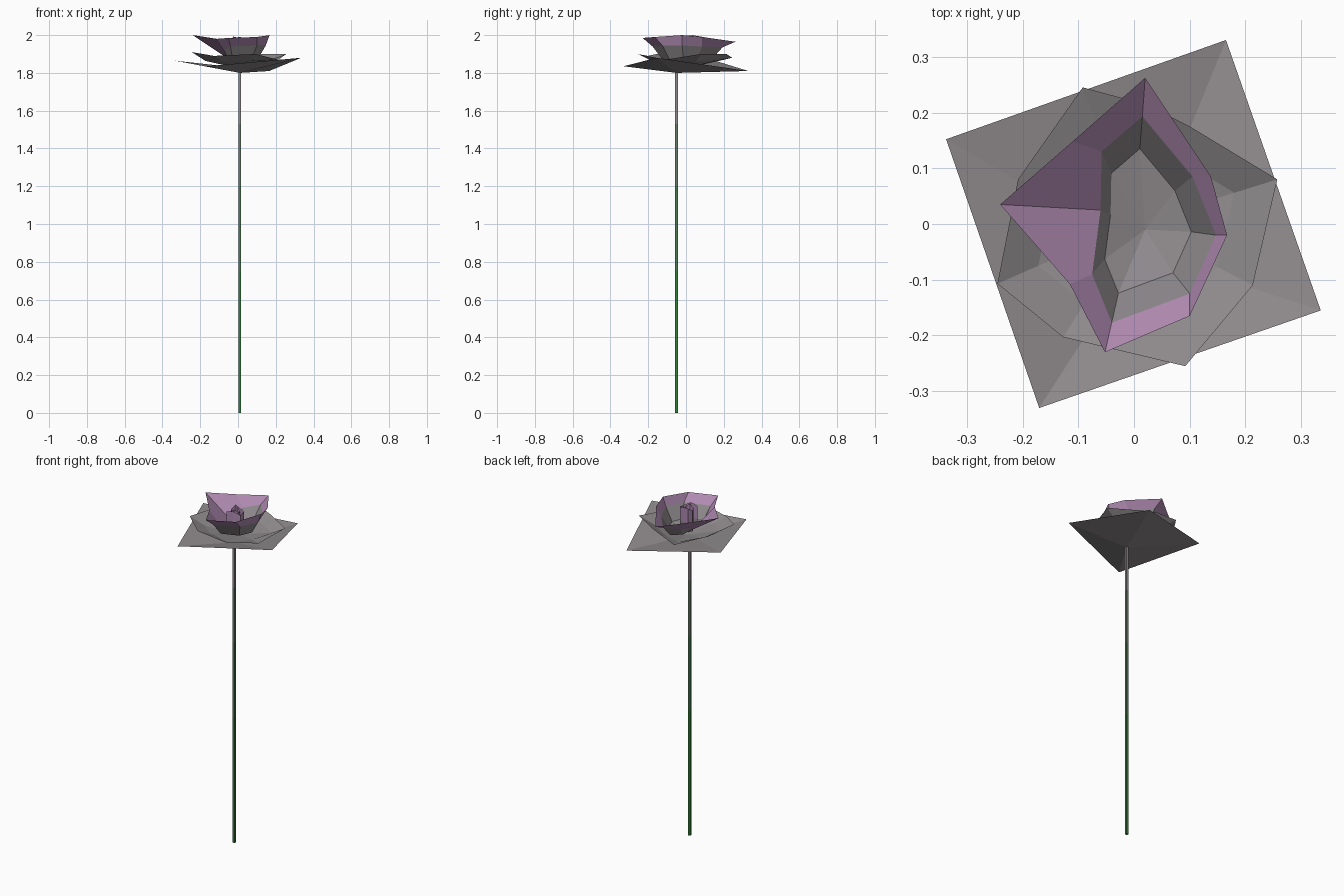
import bpy
import math

default_cube = bpy.data.objects.get("Cube")
if default_cube:
    bpy.data.objects.remove(default_cube, do_unlink=True)


def make_material(name, colour):
    material = bpy.data.materials.new(name)
    material.use_nodes = True
    rgba = (*colour, 1)
    material.diffuse_color = rgba
    material.node_tree.nodes["Principled BSDF"].inputs["Base Color"].default_value = rgba
    return material


grey = make_material("petal grey", (0.28, 0.26, 0.27))
pink = make_material("petal pink", (0.44, 0.26, 0.45))
green = make_material("stem green", (0.03, 0.22, 0.035))
dull_green = make_material("stem dull green", (0.07, 0.2, 0.075))
pale_green = make_material("stem grey green", (0.14, 0.2, 0.14))


def make_object(name, vertices, faces, materials, face_materials):
    mesh = bpy.data.meshes.new(name)
    mesh.from_pydata(vertices, [], faces)
    for material in materials:
        mesh.materials.append(material)
    for polygon, index in zip(mesh.polygons, face_materials):
        polygon.material_index = index
    mesh.update()
    thing = bpy.data.objects.new(name, mesh)
    bpy.context.collection.objects.link(thing)
    return thing


def make_cup(name, rings, tip, materials):
    """Open cup: rings run from the rim inwards and close in a fan at the tip.
    Band number picks the material, the last one repeating."""
    count = len(rings[0])
    vertices = [point for ring in rings for point in ring] + [tip]
    faces, slots = [], []
    last = len(materials) - 1
    for band in range(len(rings)):
        start = band * count
        for i in range(count):
            a, b = start + i, start + (i + 1) % count
            if band + 1 < len(rings):
                faces.append((a, a + count, b + count, b))
            else:
                faces.append((a, len(vertices) - 1, b))
            slots.append(min(band, last))
    return make_object(name, vertices, faces, materials, slots)


# Lowest, square petal layer
square_rim = [(0.165, 0.33, 1.81), (0.335, -0.155, 1.88),
              (-0.17, -0.33, 1.835), (-0.337, 0.152, 1.865)]
make_cup("lower_petals", [square_rim], (0.01, -0.05, 1.8), [grey])

# Middle petal layer, flattening towards its base
middle_rim = [(-0.092, 0.245, 1.88), (0.02, 0.215, 1.9), (0.1, 0.175, 1.9),
              (0.257, 0.08, 1.9), (0.213, -0.11, 1.87), (0.092, -0.255, 1.9),
              (-0.127, -0.203, 1.89), (-0.245, -0.107, 1.91), (-0.208, 0.08, 1.9)]
middle_base = [(x * 0.7, y * 0.7, 1.863) for x, y, z in middle_rim]
make_cup("middle_petals", [middle_rim, middle_base], (0, 0, 1.825), [grey])

# Upper cup: pink border around a grey heart
upper_rim = [(0.02, 0.262, 1.965), (0.138, 0.085, 1.99), (0.167, -0.02, 2),
             (0.1, -0.165, 1.99), (-0.052, -0.23, 1.985), (-0.115, -0.108, 1.98),
             (-0.24, 0.035, 2), (-0.11, 0.148, 1.98)]
upper_heart = [(0.015, 0.193, 1.935), (0.105, 0.085, 1.94), (0.147, -0.02, 1.945),
               (0.1, -0.125, 1.945), (-0.04, -0.177, 1.94), (-0.075, -0.09, 1.92),
               (-0.06, 0.025, 1.88), (-0.058, 0.13, 1.92)]
upper_base = [(x * 0.7, y * 0.7, 1.87) for x, y, z in upper_heart]
make_cup("upper_petals", [upper_rim, upper_heart, upper_base],
         (0.02, -0.01, 1.845), [pink, grey])

# Rolled centre petal: a spiral strip, pink above and grey at the foot
spiral = [(-0.03, -0.065), (0.012, -0.065), (0.048, -0.045), (0.047, -0.008),
          (-0.025, 0.015), (-0.036, -0.01), (-0.02, -0.042), (0.005, -0.046),
          (0.022, -0.03), (0.02, -0.01), (0, -0.003)]
levels = [1.85, 1.9, 1.98]
vertices, faces, slots = [], [], []
for level in levels:
    for i, (x, y) in enumerate(spiral):
        wave = 0.012 * math.sin(i * 2) if level == levels[-1] else 0
        vertices.append((x, y, level + wave))
for row in range(len(levels) - 1):
    for i in range(len(spiral) - 1):
        a = row * len(spiral) + i
        faces.append((a, a + 1, a + 1 + len(spiral), a + len(spiral)))
        slots.append(row)
make_object("rolled_centre_petal", vertices, faces, [grey, pink], slots)

# Square stem, fading from green at the foot to grey at the flower
stem_materials = [green, dull_green, pale_green, grey]
heights = [0, 0.75, 1.2, 1.53, 1.81]
radius = 0.01
vertices, faces, slots = [], [], []
for height in heights:
    for side in range(4):
        angle = math.radians(45 + side * 90)
        vertices.append((0.01 + radius * math.cos(angle),
                         -0.05 + radius * math.sin(angle), height))
for band in range(len(stem_materials)):
    for side in range(4):
        a, b = band * 4 + side, band * 4 + (side + 1) % 4
        faces.append((a, b, b + 4, a + 4))
        slots.append(band)
faces.append((3, 2, 1, 0))
slots.append(0)
make_object("stem", vertices, faces, stem_materials, slots)
